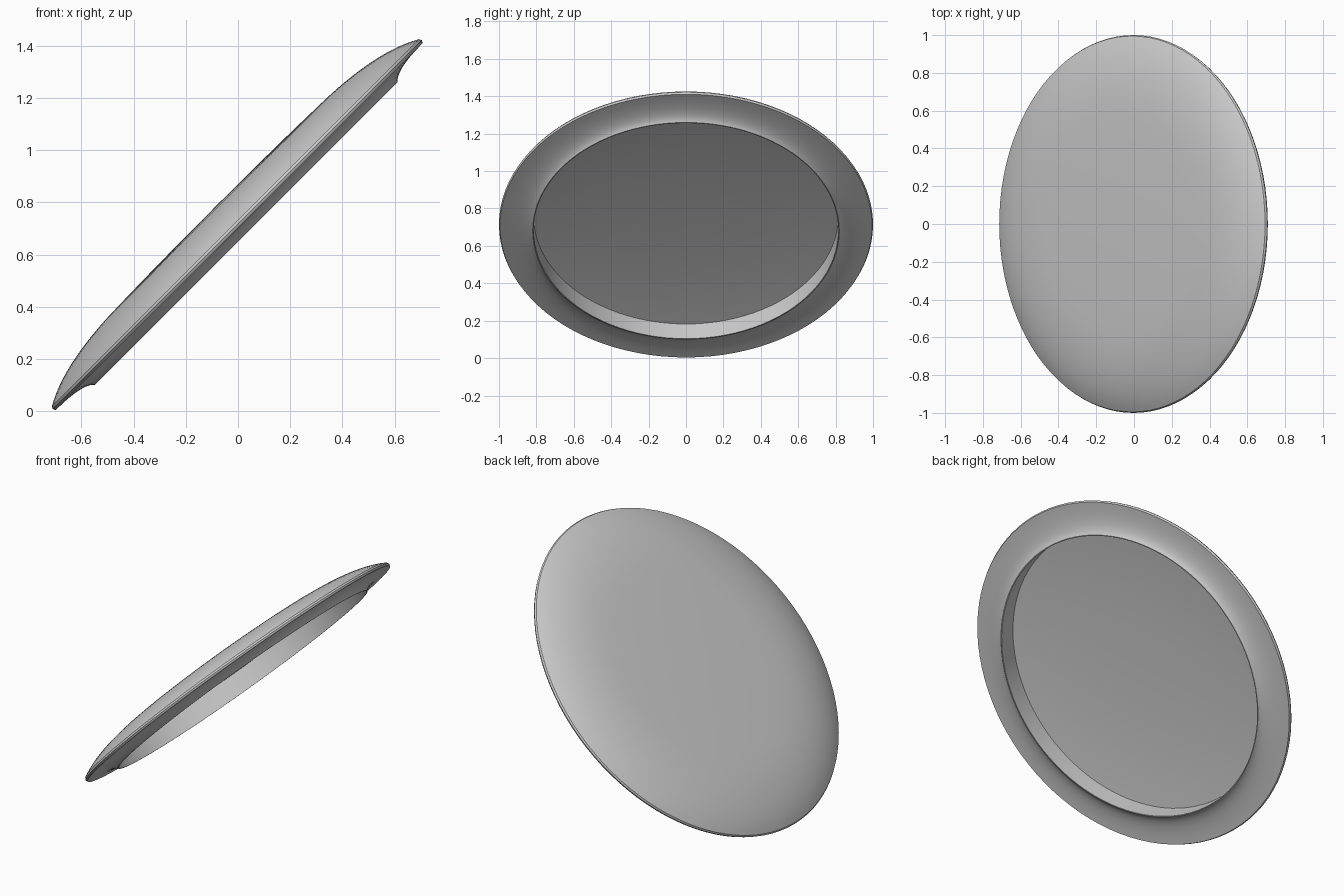
import bpy, bmesh, math
from mathutils import Matrix, Vector

cube = bpy.data.objects.get("Cube")
if cube:
    bpy.data.objects.remove(cube)

SIDES = 96

grey = bpy.data.materials.new("plain_grey")
grey.use_nodes = True
colour = (0.6, 0.6, 0.6, 1)
grey.diffuse_color = colour
grey.node_tree.nodes["Principled BSDF"].inputs["Base Color"].default_value = colour


def arc(start, control, end, steps):
    """Points of a quadratic curve, without its end point."""
    a, b, c = Vector(start), Vector(control), Vector(end)
    ts = [i / steps for i in range(steps)]
    return [a * (1 - t) ** 2 + b * 2 * t * (1 - t) + c * t * t for t in ts]


def lathe(name, profile):
    """Spin a (radius, height) profile around z."""
    bm = bmesh.new()
    verts = [bm.verts.new((r, 0, h)) for r, h in profile]
    edges = [bm.edges.new(pair) for pair in zip(verts, verts[1:])]
    bmesh.ops.spin(bm, geom=verts + edges, cent=(0, 0, 0), axis=(0, 0, 1),
                   angle=math.tau, steps=SIDES, use_duplicate=False)
    bmesh.ops.remove_doubles(bm, verts=bm.verts, dist=0.0002)
    bmesh.ops.recalc_face_normals(bm, faces=bm.faces)
    mesh = bpy.data.meshes.new(name)
    bm.to_mesh(mesh)
    bm.free()
    mesh.materials.append(grey)
    obj = bpy.data.objects.new(name, mesh)
    bpy.context.collection.objects.link(obj)
    return obj


# Domed top, thin rim, flared underside, foot ring and hollow inside
profile = arc((0, 0.112), (0.35, 0.112), (0.6, 0.104), 8)
profile += arc((0.6, 0.104), (0.86, 0.092), (0.995, 0.014), 12)
profile += [(0.995, 0.014), (1, 0.004)]
profile += arc((0.995, -0.007), (0.85, -0.007), (0.82, -0.045), 10)
profile += [(0.82, -0.045), (0.815, -0.045)]
profile += arc((0.815, 0.066), (0.5, 0.1), (0, 0.1), 8)
profile += [(0, 0.1)]

dish = lathe("domed_oval_lid", [tuple(p) for p in profile])

# Tilt so that the dome faces up and to the side
dish.matrix_world = Matrix.Translation((0, 0, 0.712)) @ Matrix.Rotation(-math.pi / 4, 4, "Y")

bpy.ops.object.select_all(action="DESELECT")
dish.select_set(True)
bpy.context.view_layer.objects.active = dish
bpy.ops.object.shade_smooth_by_angle(angle=math.radians(35))
